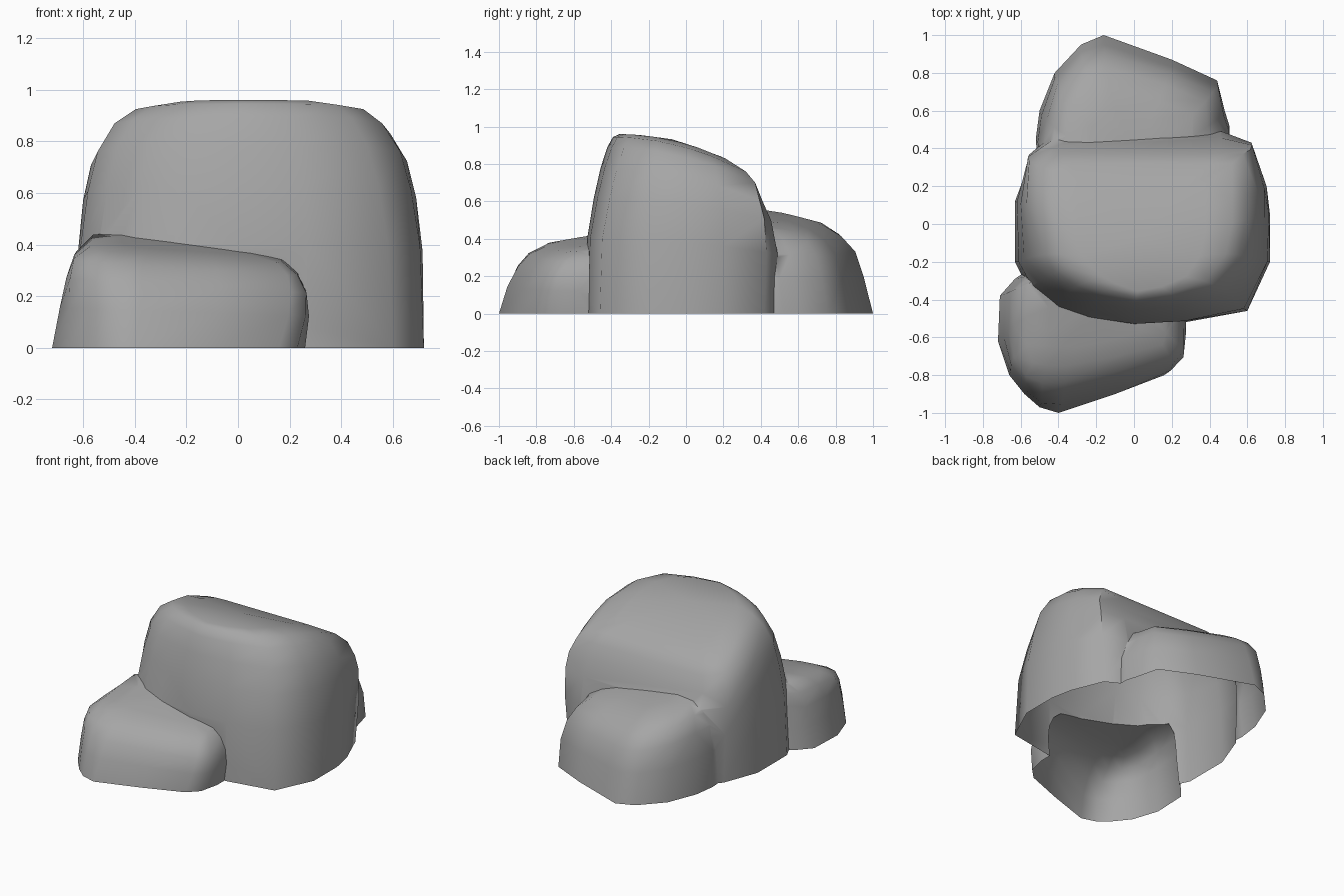
import bpy
import bmesh

cube = bpy.data.objects.get("Cube")
if cube:
    bpy.data.objects.remove(cube, do_unlink=True)

stone = bpy.data.materials.new("stone grey")
stone.use_nodes = True
colour = (0.38, 0.38, 0.38, 1)
stone.diffuse_color = colour
stone.node_tree.nodes["Principled BSDF"].inputs["Base Color"].default_value = colour


def clamp(value):
    return max(-1, min(1, value))


def lobe(name, outline, rings, depth, power=1.0, lean=0.0,
         front_square=0.0, back_square=0.0):
    """Loft a closed boulder: the outline is fitted into each ring's box.
    ring = (x min, x max, y min, y max, z at front, z at back)
    Higher rings get squarer (positive) or rounder (negative) corners."""
    xs, ys = zip(*outline)
    left, width = min(xs), max(xs) - min(xs)
    front, length = min(ys), max(ys) - min(ys)
    middle = left + width / 2
    bm = bmesh.new()

    def add_ring(x0, x1, y0, y1, zf, zb, rise=0.0):
        loop = []
        for px, py in outline:
            p = 2 * (px - left) / width - 1
            q = 2 * (py - front) / length - 1
            square = front_square if q < 0 else back_square
            grow = 1 + square * rise * abs(p * q)
            u, v = (clamp(p * grow) + 1) / 2, (clamp(q * grow) + 1) / 2
            x, y = x0 + (x1 - x0) * u, y0 + (y1 - y0) * v
            z = (zf + (zb - zf) * v ** power) * (1 + lean * (x - middle))
            loop.append(bm.verts.new((x, y, z)))
        return loop

    # The wall runs below ground so that the base can be trimmed level later
    box = (left, left + width, front, front + length)
    loops = [add_ring(*box, -depth, -depth), add_ring(*box, 0, 0)]
    for i, ring in enumerate(rings):
        loops.append(add_ring(*ring, rise=(i + 1) / len(rings)))
    count = len(outline)
    for low, high in zip(loops, loops[1:]):
        for i in range(count):
            j = (i + 1) % count
            bm.faces.new((low[i], low[j], high[j], high[i]))
    bm.faces.new(loops[0][::-1])

    # Gently domed cap
    x0, x1, y0, y1, zf, zb = rings[-1]
    peak = bm.verts.new(((x0 + x1) / 2, (y0 + y1) / 2,
                         zf + (zb - zf) * 0.5 ** power + 0.005))
    top = loops[-1]
    for i in range(count):
        bm.faces.new((top[i], top[(i + 1) % count], peak))
    bmesh.ops.recalc_face_normals(bm, faces=bm.faces)

    mesh = bpy.data.meshes.new(name)
    bm.to_mesh(mesh)
    bm.free()
    mesh.materials.append(stone)
    obj = bpy.data.objects.new(name, mesh)
    bpy.context.collection.objects.link(obj)
    return obj


# Tall middle boulder, sloping down to the back
boulder = lobe(
    "boulder",
    [(-.63, -.2), (-.56, -.34), (-.42, -.45), (-.25, -.5), (0, -.53),
     (.27, -.52), (.6, -.46), (.72, -.2), (.72, .05), (.69, .2),
     (.6, .42), (.45, .5), (-.4, .5), (-.54, .36), (-.63, .12)],
    [(-.62, .715, -.53, .49, .4, .32),
     (-.6, .69, -.495, .455, .62, .5),
     (-.57, .655, -.46, .41, .78, .6),
     (-.51, .59, -.425, .37, .89, .7),
     (-.43, .52, -.395, .32, .945, .76),
     (-.3, .38, -.36, .21, .96, .83)],
    depth=0.1, power=2.0, front_square=-0.24, back_square=0.4)

# Lower shoulder at the back, leaning down to the left
back_lobe = lobe(
    "back_lobe",
    [(-.5, .2), (.5, .2), (.505, .52), (.48, .6), (.44, .76), (.2, .87),
     (-.16, 1), (-.28, .95), (-.42, .8), (-.5, .6), (-.52, .45)],
    [(-.51, .5, .2, .95, .23, .19),
     (-.48, .46, .2, .905, .39, .32),
     (-.44, .41, .2, .83, .49, .4),
     (-.37, .33, .2, .73, .53, .46),
     (-.25, .22, .22, .6, .55, .5)],
    depth=0.15, lean=-0.25, back_square=0.3)

# Small lobe at the front right, leaning down to the left
front_lobe = lobe(
    "front_lobe",
    [(-.72, -.62), (-.66, -.8), (-.58, -.9), (-.5, -.97), (-.4, -1),
     (-.1, -.9), (.16, -.8), (.23, -.73), (.26, -.6), (.26, -.3),
     (-.1, -.2), (-.5, -.2), (-.63, -.29), (-.71, -.38)],
    [(-.69, .275, -.955, -.2, .14, .14),
     (-.665, .265, -.9, -.2, .24, .25),
     (-.635, .23, -.84, -.2, .305, .35),
     (-.57, .17, -.75, -.2, .35, .42),
     (-.45, .05, -.65, -.22, .375, .44)],
    depth=0.2, lean=-0.25, front_square=0.6)

# Fuse the lobes into one rock
bpy.ops.object.select_all(action="DESELECT")
bpy.context.view_layer.objects.active = boulder
boulder.select_set(True)
for part in (back_lobe, front_lobe):
    fuse = boulder.modifiers.new("fuse", "BOOLEAN")
    fuse.operation = "UNION"
    fuse.solver = "EXACT"
    fuse.object = part
    bpy.ops.object.modifier_apply(modifier=fuse.name)
    bpy.data.objects.remove(part, do_unlink=True)

# Trim level with the ground, leaving a hollow, open base
bm = bmesh.new()
bm.from_mesh(boulder.data)
bmesh.ops.bisect_plane(bm, geom=bm.verts[:] + bm.edges[:] + bm.faces[:],
                       plane_co=(0, 0, 0), plane_no=(0, 0, 1), clear_inner=True)
bmesh.ops.remove_doubles(bm, verts=bm.verts, dist=0.002)
bm.to_mesh(boulder.data)
bm.free()

bpy.ops.object.shade_smooth_by_angle(angle=0.95)
